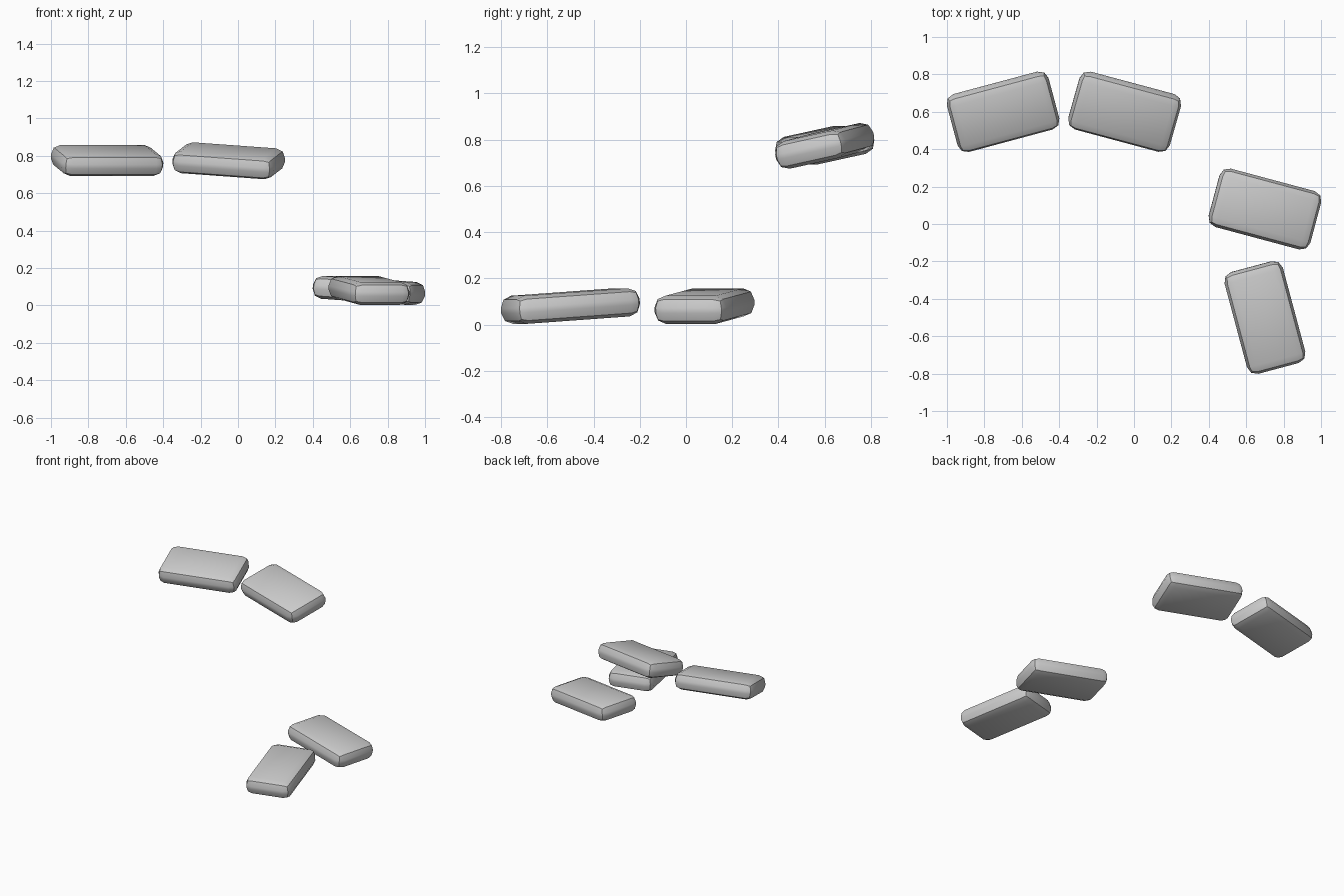
import bpy
from math import radians

if "Cube" in bpy.data.objects:
    bpy.data.objects.remove(bpy.data.objects["Cube"])

SIZE = (0.563, 0.323, 0.122)


def slab(name, location, rotation):
    """Softly bevelled tile, tilted and turned in degrees."""
    bpy.ops.mesh.primitive_cube_add(size=1)
    ob = bpy.context.object
    ob.name = name
    ob.scale = SIZE
    bpy.ops.object.transform_apply(location=False, rotation=False, scale=True)
    ob.location = location
    ob.rotation_euler = [radians(a) for a in rotation]
    bevel = ob.modifiers.new("rounded_edges", "BEVEL")
    bevel.width = 0.05
    bevel.segments = 2
    bpy.ops.object.modifier_apply(modifier=bevel.name)
    bpy.ops.object.shade_smooth_by_angle(angle=radians(30))
    return ob


# Upper pair, leaning forward
slab("upper_slab_left", (-0.70, 0.60, 0.775), (12, 0, 15))
slab("upper_slab_right", (-0.05, 0.60, 0.773), (12, 4, -15))

# Lower pair, resting on the ground
slab("lower_slab_back", (0.70, 0.08, 0.08), (0, 4, -15))
slab("lower_slab_front", (0.70, -0.50, 0.08), (0, 4, -75))
